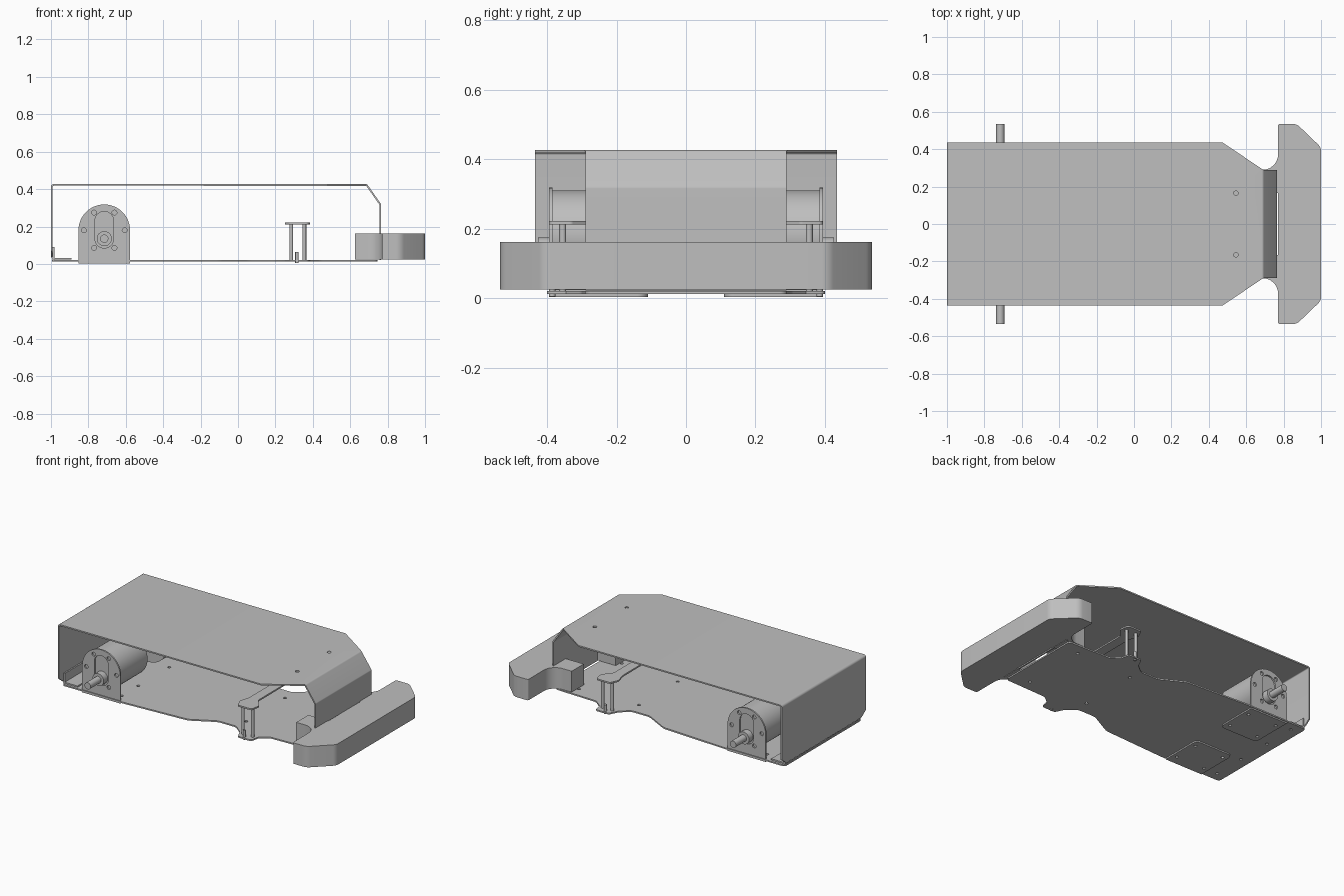
import bpy, bmesh, math
from mathutils import Vector, Matrix

old = bpy.data.objects.get("Cube")
if old:
    bpy.data.objects.remove(old)

grey = bpy.data.materials.new("plain grey")
grey.use_nodes = True
TONE = (0.52, 0.52, 0.52, 1)
grey.diffuse_color = TONE
grey.node_tree.nodes["Principled BSDF"].inputs["Base Color"].default_value = TONE


def rounded(pts, closed=True, steps=6):
    """Replace each corner (x, y, radius) by an arc."""
    out = []
    for i, (x, y, *r) in enumerate(pts):
        p = Vector((x, y))
        if not r or (not closed and i in (0, len(pts) - 1)):
            out.append(p)
            continue
        a = (Vector(pts[i - 1][:2]) - p).normalized()
        b = (Vector(pts[(i + 1) % len(pts)][:2]) - p).normalized()
        half = a.angle(b) / 2
        c = p + (a + b).normalized() * (r[0] / math.sin(half))
        u = p + a * (r[0] / math.tan(half)) - c
        v = p + b * (r[0] / math.tan(half)) - c
        for k in range(steps + 1):
            t = k / steps
            out.append(c + (u * (1 - t) + v * t).normalized() * r[0])
    return out


def circle(x, y, r, n=16):
    return [Vector((x + r * math.cos(k * math.tau / n), y + r * math.sin(k * math.tau / n)))
            for k in range(n)]


def finish(name, mesh):
    ob = bpy.data.objects.new(name, mesh)
    bpy.context.scene.collection.objects.link(ob)
    mesh.materials.clear()
    mesh.materials.append(grey)
    bpy.ops.object.select_all(action='DESELECT')
    ob.select_set(True)
    bpy.context.view_layer.objects.active = ob
    bpy.ops.object.shade_smooth_by_angle(angle=math.radians(30))
    return ob


def sheet(name, loops, lo, hi, upright=False):
    """Flat part with holes: first loop is the outline; upright puts it in the xz plane."""
    cu = bpy.data.curves.new(name, 'CURVE')
    cu.dimensions, cu.fill_mode, cu.extrude = '2D', 'BOTH', (hi - lo) / 2
    for loop in loops:
        sp = cu.splines.new('POLY')
        sp.points.add(len(loop) - 1)
        for q, p in zip(sp.points, loop):
            q.co = (p.x, p.y, 0, 1)
        sp.use_cyclic_u = True
    tmp = bpy.data.objects.new(name, cu)
    bpy.context.scene.collection.objects.link(tmp)
    deps = bpy.context.evaluated_depsgraph_get()
    mesh = bpy.data.meshes.new_from_object(tmp.evaluated_get(deps))
    bpy.data.objects.remove(tmp)
    mid = (lo + hi) / 2
    if upright:
        mesh.transform(Matrix.Translation((0, mid, 0)) @ Matrix.Rotation(math.pi / 2, 4, 'X'))
    else:
        mesh.transform(Matrix.Translation((0, 0, mid)))
    bm = bmesh.new()
    bm.from_mesh(mesh)
    bmesh.ops.remove_doubles(bm, verts=bm.verts, dist=1e-5)
    bmesh.ops.recalc_face_normals(bm, faces=bm.faces)
    bm.to_mesh(mesh)
    bm.free()
    return finish(name, mesh)


def rod(name, a, b, r, n=32):
    a, b = Vector(a), Vector(b)
    bm = bmesh.new()
    bmesh.ops.create_cone(bm, cap_ends=True, segments=n, radius1=r, radius2=r, depth=(b - a).length)
    turn = (b - a).to_track_quat('Z', 'Y').to_matrix().to_4x4()
    bm.transform(Matrix.Translation((a + b) / 2) @ turn)
    mesh = bpy.data.meshes.new(name)
    bm.to_mesh(mesh)
    bm.free()
    return finish(name, mesh)


def both(half):
    """Complete a half outline given for y > 0."""
    return half + [(x, -y, *r) for x, y, *r in reversed(half)]


# Bent cover: a strip following the side profile, its width set by position
def cover_width(x, z):
    if x < -0.8 and z < 0.07:
        return 0.435 - 0.045 * min(1, (0.07 - z) / 0.035)
    return 0.435 - 0.145 * max(0, min(1, (x - 0.475) / 0.215))


profile = rounded([(-0.89, 0.024), (-1, 0.024, 0.02), (-1, 0.07), (-1, 0.427, 0.015), (0.475, 0.427),
                   (0.69, 0.427, 0.015), (0.765, 0.32, 0.015), (0.765, 0.022)], closed=False)
bm = bmesh.new()
rows = []
for p in profile:
    w = cover_width(p.x, p.y)
    rows.append([bm.verts.new((p.x, s * w, p.y)) for s in (-1, 1)])
for a, b in zip(rows, rows[1:]):
    bm.faces.new((a[0], b[0], b[1], a[1]))
bmesh.ops.recalc_face_normals(bm, faces=bm.faces)
top = max(bm.faces, key=lambda f: f.calc_center_median().z)
if top.normal.z < 0:
    bmesh.ops.reverse_faces(bm, faces=bm.faces)
mesh = bpy.data.meshes.new("cover")
bm.to_mesh(mesh)
bm.free()
cover = finish("cover", mesh)
solid = cover.modifiers.new("thickness", 'SOLIDIFY')
solid.thickness, solid.offset = 0.009, -1
for s in (-1, 1):
    cutter = rod("hole_cutter", (0.545, s * 0.165, 0.38), (0.545, s * 0.165, 0.46), 0.012, 16)
    cutter.hide_render = True
    cutter.hide_viewport = True
    cutter.display_type = 'WIRE'
    cut = cover.modifiers.new("hole", 'BOOLEAN')
    cut.object, cut.operation, cut.solver = cutter, 'DIFFERENCE', 'EXACT'
deps = bpy.context.evaluated_depsgraph_get()
cut_mesh = bpy.data.meshes.new_from_object(cover.evaluated_get(deps))
for ob in [o for o in bpy.data.objects if o.name.startswith("hole_cutter")] + [cover]:
    bpy.data.objects.remove(ob)
finish("cover", cut_mesh)

# Base plate with waist and side tabs, and its upturned rear lip
outline = both([(0.745, 0.29, 0.02), (0.44, 0.30, 0.04), (0.385, 0.345), (0.375, 0.40, 0.015),
                (0.28, 0.40, 0.015), (0.25, 0.34, 0.02), (0.19, 0.29, 0.05), (0.06, 0.29, 0.08),
                (-0.10, 0.375, 0.08), (-0.55, 0.40), (-0.995, 0.40, 0.02)])
screws = [(x, y) for x in (-0.82, -0.61) for y in (0.16, 0.33)]
holes = [circle(x, s * y, 0.01, 12) for s in (-1, 1)
         for x, y in screws + [(-0.93, 0.34), (-0.93, 0.12), (0.2, 0.2), (0.62, 0.22)]]
sheet("base_plate", [rounded(outline)] + holes, 0.012, 0.021)
sheet("rear_lip", [rounded([(-0.991, -0.39), (-0.982, -0.39), (-0.982, 0.39), (-0.991, 0.39)])], 0.021, 0.09)

# Bumper with two rear arms
sheet("bumper", [rounded(both([(1, 0.41, 0.05), (0.87, 0.535, 0.06), (0.77, 0.535, 0.01),
                               (0.77, 0.29, 0.08), (0.625, 0.29), (0.625, 0.165), (0.77, 0.165)]))],
      0.025, 0.162)

# Sensor bridge: cross bar on posts
sheet("bridge_bar", [rounded(both([(0.335, 0.27, 0.03), (0.385, 0.33, 0.015), (0.375, 0.395, 0.015),
                                   (0.275, 0.395, 0.015), (0.25, 0.34, 0.015), (0.27, 0.27, 0.03)]))],
      0.212, 0.222)

MX, MZ = -0.715, 0.18
for s, side in ((-1, "front"), (1, "back")):
    for x in (0.285, 0.355):
        rod(side + "_bridge_post", (x, s * 0.355, 0.02), (x, s * 0.355, 0.213), 0.01, 16)
    rod(side + "_tab_pin", (0.315, s * 0.385, 0.005), (0.315, s * 0.385, 0.065), 0.009, 16)

    # Drive bracket: upright face with slot and screw holes, foot below the base plate
    face = [(MX - 0.138, 0.003), (MX + 0.138, 0.003)]
    arch = [Vector((MX + 0.138 * math.cos(k * math.pi / 24), MZ + 0.138 * math.sin(k * math.pi / 24)))
            for k in range(25)]
    slot = rounded([(MX - 0.05, 0.085, 0.049), (MX + 0.05, 0.085, 0.049),
                    (MX + 0.05, 0.28, 0.049), (MX - 0.05, 0.28, 0.049)], steps=8)
    bolts = [circle(MX + 0.109 * math.cos(k * math.pi / 3), MZ + 0.109 * math.sin(k * math.pi / 3), 0.013)
             for k in range(6)]
    lo, hi = sorted((s * 0.384, s * 0.394))
    sheet(side + "_drive_bracket", [[Vector(p) for p in face] + arch, slot] + bolts, lo, hi, True)
    foot = [(MX - 0.138, s * 0.392), (MX + 0.138, s * 0.392),
            (MX + 0.138, s * 0.11, 0.03), (MX - 0.138, s * 0.11, 0.03)]
    sheet(side + "_bracket_foot", [rounded(foot)] + [circle(x, s * y, 0.01, 12) for x, y in screws],
          0.003, 0.012)

    # Motor with offset boss and output shaft
    rod(side + "_motor", (MX, s * 0.10, MZ), (MX, s * 0.384, MZ), 0.13, 48)
    rod(side + "_shaft_boss", (MX, s * 0.38, 0.135), (MX, s * 0.426, 0.135), 0.04)
    rod(side + "_shaft", (MX, s * 0.42, 0.135), (MX, s * 0.535, 0.135), 0.022)
